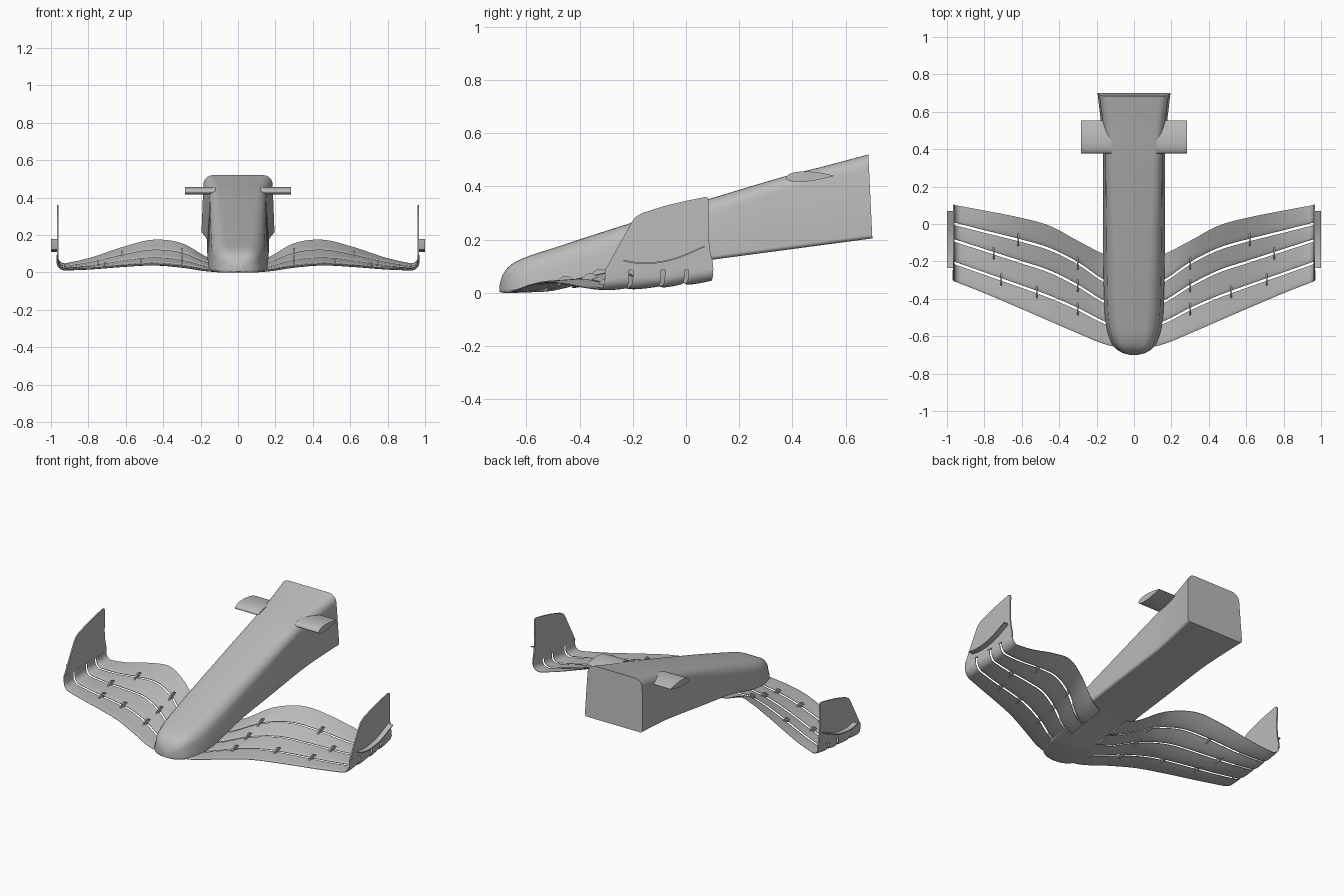
import bpy, bmesh, math

cube = bpy.data.objects.get("Cube")
if cube:
    bpy.data.objects.remove(cube, do_unlink=True)

grey = bpy.data.materials.new("plain grey")
grey.use_nodes = True
grey.diffuse_color = (0.5, 0.5, 0.5, 1)
grey.node_tree.nodes["Principled BSDF"].inputs["Base Color"].default_value = (0.5, 0.5, 0.5, 1)


def spline(xs, vs, x):
    """Smooth interpolation of the values vs given at xs."""
    last = len(xs) - 1
    x = min(max(x, xs[0]), xs[last])
    i = max(k for k in range(last) if xs[k] <= x)

    def slope(k):
        a, b = max(k - 1, 0), min(k + 1, last)
        return (vs[b] - vs[a]) / (xs[b] - xs[a])

    d = xs[i + 1] - xs[i]
    u = (x - xs[i]) / d
    ease = u * u * (3 - 2 * u)
    return (vs[i] * (1 - ease) + vs[i + 1] * ease
            + d * u * (1 - u) * ((1 - u) * slope(i) - u * slope(i + 1)))


def loft(name, rings, mirror=True, angle=40):
    """Bridge closed rings of points, cap both ends, shade and mirror."""
    bm = bmesh.new()
    loops = [[bm.verts.new(p) for p in ring] for ring in rings]
    n = len(loops[0])
    for a, b in zip(loops, loops[1:]):
        for i in range(n):
            j = (i + 1) % n
            bm.faces.new((a[i], a[j], b[j], b[i]))
    bm.faces.new(loops[0])
    bm.faces.new(loops[-1])
    bmesh.ops.recalc_face_normals(bm, faces=bm.faces)
    mesh = bpy.data.meshes.new(name)
    bm.to_mesh(mesh)
    bm.free()
    mesh.materials.append(grey)
    obj = bpy.data.objects.new(name, mesh)
    bpy.context.collection.objects.link(obj)
    bpy.ops.object.select_all(action='DESELECT')
    obj.select_set(True)
    bpy.context.view_layer.objects.active = obj
    bpy.ops.object.shade_smooth_by_angle(angle=math.radians(angle))
    if mirror:
        mod = obj.modifiers.new("Mirror", 'MIRROR')
        mod.use_mirror_merge = False
    return obj


# Nose cone: y, half width, bottom, top, upper corner radius
NOSE = list(zip(
    (-0.70, 0.02, 0.004, 0.03, 0.012),
    (-0.69, 0.06, 0.001, 0.066, 0.03),
    (-0.66, 0.104, 0.0, 0.104, 0.05),
    (-0.60, 0.135, 0.002, 0.135, 0.065),
    (-0.50, 0.155, 0.008, 0.168, 0.075),
    (-0.36, 0.161, 0.045, 0.214, 0.075),
    (-0.20, 0.164, 0.083, 0.265, 0.07),
    (0.10, 0.166, 0.125, 0.357, 0.06),
    (0.40, 0.166, 0.165, 0.446, 0.05),
    (0.55, 0.178, 0.185, 0.483, 0.05),
    (0.70, 0.195, 0.205, 0.52, 0.05)))


def nose_ring(y):
    w, zb, zt, rt = (spline(NOSE[0], col, y) for col in NOSE[1:])
    rb = min(0.015, rt)
    lean = 0.9 + 0.07 * max(0, y)
    ring = []
    for side, top in ((1, 0), (1, 1), (-1, 1), (-1, 0)):
        r = rt if top else rb
        half = w * (lean if top else 1)
        cz = zt - r if top else zb + r
        start = {(1, 0): -90, (1, 1): 0, (-1, 1): 90, (-1, 0): 180}[side, top]
        for k in range(7):
            a = math.radians(start + 15 * k)
            z = cz + r * math.sin(a)
            # the rear face leans forward towards its top
            tilt = 0.015 * max(0, y - 0.5) / 0.2 * (z - zb) / (zt - zb)
            ring.append((side * (half - r) + r * math.cos(a), y - tilt, z))
    return ring


stations = [-0.7, -0.697, -0.69, -0.68, -0.67, -0.655, -0.635, -0.61]
stations += [-0.58 + 0.04 * i for i in range(33)]
loft("nose_cone", [nose_ring(y) for y in stations], mirror=False)

# Wing surface: edge lines from leading to trailing edge, then their heights
SPAN = (0, 0.15, 0.3, 0.45, 0.6, 0.8, 0.97)
EDGES = (
    (-0.675, -0.645, -0.585, -0.52, -0.455, -0.37, -0.303),
    (-0.56, -0.53, -0.455, -0.39, -0.335, -0.265, -0.205),
    (-0.45, -0.42, -0.33, -0.255, -0.205, -0.14, -0.085),
    (-0.35, -0.31, -0.21, -0.135, -0.09, -0.04, 0.003),
    (-0.2, -0.165, -0.09, -0.01, 0.032, 0.072, 0.103))
Z_LEAD = (0.006, 0.009, 0.03, 0.042, 0.035, 0.02, 0.014)
Z_TRAIL = (0.05, 0.075, 0.155, 0.174, 0.14, 0.075, 0.038)
PLATE_X, BEND = 0.965, 0.04


def edge_y(i, x):
    return spline(SPAN, EDGES[i], x)


def wing_z(x, t):
    low, high = spline(SPAN, Z_LEAD, x), spline(SPAN, Z_TRAIL, x)
    return low + (high - low) * t ** 1.8


def element_ring(i, x, angle, z_top=None):
    front = edge_y(i, x) + (0.007 if i else 0)
    back = edge_y(i + 1, x) - (0.007 if i < 3 else 0)
    top, bottom = [], []
    for c in (0, 0.04, 0.15, 0.35, 0.6, 0.85, 1):
        h = 0.0012 + 0.004 * min(1, 3 * math.sqrt(c)) * (1 - c ** 3)
        z = wing_z(min(x, PLATE_X - BEND), (i + c) / 4) + BEND * (1 - math.cos(angle))
        z = z_top or z
        y = front + (back - front) * c
        dx, dz = -h * math.sin(angle), h * math.cos(angle)
        top.append((x + dx, y, z + dz))
        bottom.append((x - dx, y, z - dz))
    return top + bottom[::-1]


# Four wing elements, each turning up into the end plate
for i, name in enumerate(("main_plane", "lower_flap", "middle_flap", "upper_flap")):
    inner = 0 if i == 0 else 0.09
    outer = PLATE_X - BEND
    rings = [element_ring(i, inner + (outer - inner) * k / 28, 0) for k in range(29)]
    for k in range(1, 7):
        a = math.radians(15 * k)
        rings.append(element_ring(i, outer + BEND * math.sin(a), a))
    rings.append(element_ring(i, PLATE_X, math.pi / 2, 0.092))
    loft(name, rings)

# End plate
outline = [(-0.303, 0.086), (-0.205, 0.265), (-0.19, 0.285), (-0.165, 0.3),
           (-0.08, 0.327), (0, 0.346), (0.07, 0.36), (0.082, 0.358), (0.087, 0.345),
           (0.084, 0.22), (0.09, 0.16), (0.1, 0.12), (0.103, 0.086)]
loft("end_plate", [[(PLATE_X + d, y, z) for y, z in outline] for d in (-0.004, 0.004)])

# Curved shelf on the outside of the end plate
rings = []
for k in range(17):
    y = -0.235 + 0.305 * k / 16
    z = spline((-0.235, -0.16, -0.05, 0.07), (0.121, 0.111, 0.126, 0.175), y)
    rings.append([(PLATE_X, y, z - 0.003), (1, y, z - 0.003),
                  (1, y, z + 0.003), (PLATE_X, y, z + 0.003)])
loft("end_plate_shelf", rings)

# Small arched brackets across the slots
for slot, xs in ((1, (0.3, 0.52, 0.71)), (2, (0.3, 0.75)), (3, (0.3, 0.62))):
    for x in xs:
        rings = []
        for k in range(9):
            u = k / 8
            y = edge_y(slot, x) + 0.066 * (u - 0.5)
            z = wing_z(x, slot / 4 + 0.14 * (u - 0.5))
            high, low = z + 0.004 + 0.02 * math.sin(math.pi * u), z - 0.007
            rings.append([(x - 0.004, y, low), (x + 0.004, y, low),
                          (x + 0.004, y, high), (x - 0.004, y, high)])
        loft("slot_bracket", rings)

# Side winglet near the rear of the nose
top, bottom = [], []
for k in range(13):
    c = (1 - math.cos(math.pi * k / 12)) / 2
    y = 0.376 + 0.178 * c
    bulge = math.sqrt(c) * (1 - c) * 2.6
    z = 0.432 + 0.008 * c
    top.append((y, z + 0.0205 * bulge + 0.001))
    bottom.append((y, z - 0.0165 * bulge - 0.001))
profile = top + bottom[::-1]
loft("side_winglet", [[(x, y, z) for y, z in profile] for x in (0.12, 0.283)])
